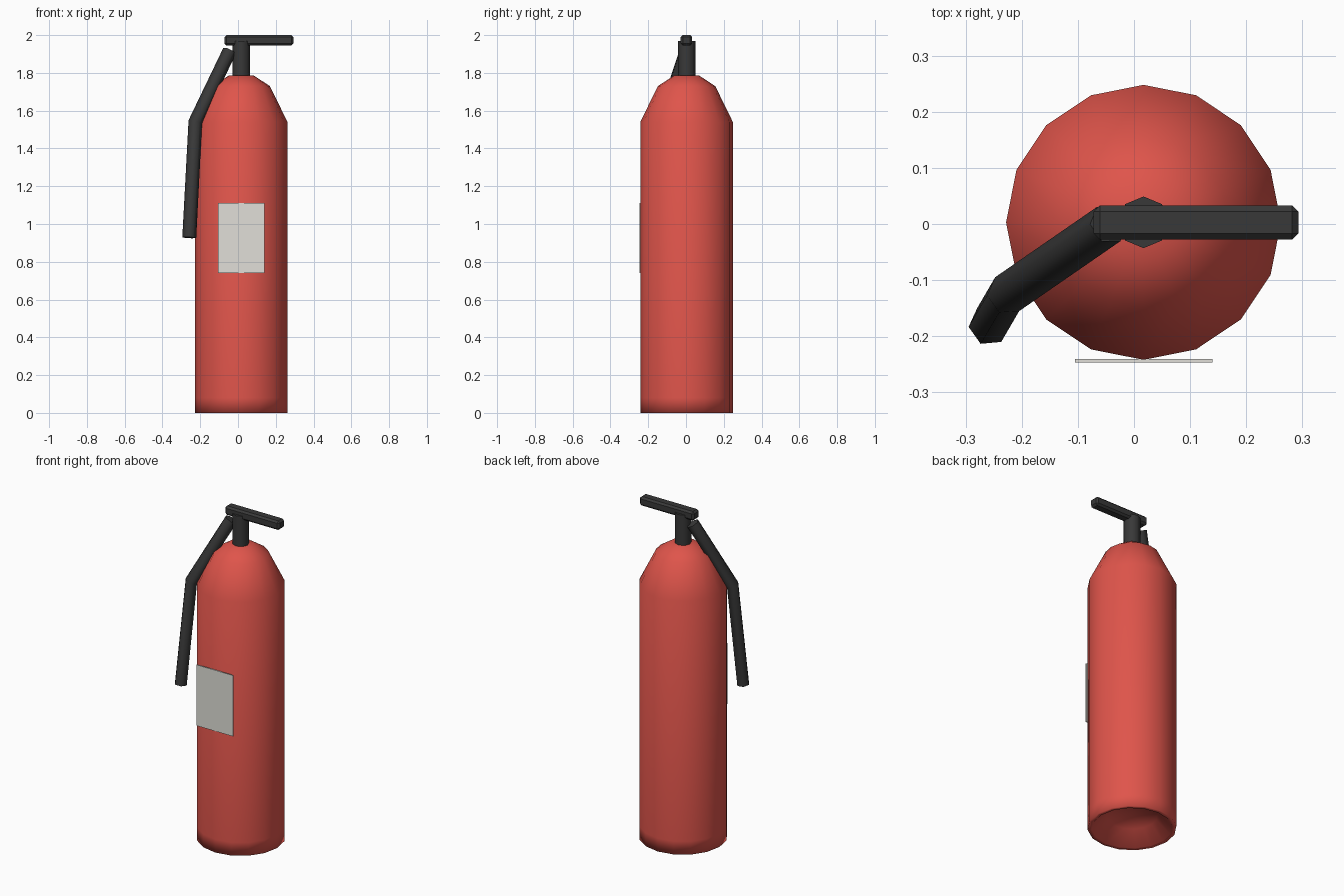
import bpy, bmesh, math
from mathutils import Vector

cube = bpy.data.objects.get("Cube")
if cube:
    bpy.data.objects.remove(cube, do_unlink=True)

AXIS = Vector((0.017, 0.003, 0))  # centre line of the tank


def make_material(name, rgb):
    mat = bpy.data.materials.new(name)
    mat.use_nodes = True
    mat.diffuse_color = (*rgb, 1)
    mat.node_tree.nodes["Principled BSDF"].inputs["Base Color"].default_value = (*rgb, 1)
    return mat


red = make_material("red paint", (0.74, 0.09, 0.07))
black = make_material("black plastic", (0.04, 0.04, 0.04))
pale = make_material("pale grey label", (0.75, 0.74, 0.69))


def finish(obj, name, mat, angle=None):
    """Name, colour and optionally smooth a part."""
    obj.name = name
    obj.data.materials.append(mat)
    bpy.ops.object.select_all(action="DESELECT")
    obj.select_set(True)
    bpy.context.view_layer.objects.active = obj
    if angle:
        bpy.ops.object.shade_smooth_by_angle(angle=math.radians(angle))
    return obj


def lathe(profile, sides):
    """Revolve a radius/height profile about the tank axis; ends are on the axis."""
    bm = bmesh.new()
    verts = [bm.verts.new((r, 0, z)) for r, z in profile]
    edges = [bm.edges.new(pair) for pair in zip(verts, verts[1:])]
    bmesh.ops.spin(bm, geom=verts + edges, cent=(0, 0, 0), axis=(0, 0, 1),
                   angle=math.tau, steps=sides, use_merge=True)
    bmesh.ops.remove_doubles(bm, verts=bm.verts, dist=0.0005)
    bmesh.ops.recalc_face_normals(bm, faces=bm.faces)
    mesh = bpy.data.meshes.new("lathe")
    bm.to_mesh(mesh)
    bm.free()
    obj = bpy.data.objects.new("lathe", mesh)
    obj.location = AXIS
    bpy.context.collection.objects.link(obj)
    return obj


def box(low, high):
    low, high = Vector(low), Vector(high)
    bpy.ops.mesh.primitive_cube_add(size=1, location=(low + high) / 2)
    obj = bpy.context.object
    obj.scale = high - low
    bpy.ops.object.transform_apply(location=False, rotation=False, scale=True)
    return obj


# Tank with a domed shoulder and a hollow base
tank_profile = [(0, 0.1), (0.14, 0.075), (0.222, 0), (0.245, 0), (0.245, 0.08),
                (0.245, 1.54), (0.152, 1.73), (0.068, 1.785), (0, 1.787)]
finish(lathe(tank_profile, 16), "tank", red, 100)

# Valve neck
neck_profile = [(0, 1.77), (0.046, 1.77), (0.046, 1.97), (0, 1.97)]
finish(lathe(neck_profile, 8), "valve_neck", black, 50)

# Squeeze lever with chamfered edges
lever = finish(box((-0.072, -0.028, 1.945), (0.293, 0.033, 2.0)), "lever", black)
bevel = lever.modifiers.new("chamfer", "BEVEL")
bevel.width = 0.011
bevel.segments = 1

# Bent hose with six sides
curve = bpy.data.curves.new("hose", "CURVE")
curve.dimensions = "3D"
curve.bevel_depth = 0.037
curve.bevel_resolution = 1
curve.use_fill_caps = True
path = [(-0.045, 0, 1.915), (-0.226, -0.125, 1.54), (-0.258, -0.18, 0.928)]
spline = curve.splines.new("POLY")
spline.points.add(len(path) - 1)
for point, co in zip(spline.points, path):
    point.co = (*co, 1)
hose = bpy.data.objects.new("hose", curve)
bpy.context.collection.objects.link(hose)
finish(hose, "hose", black)
bpy.ops.object.convert(target="MESH")
bpy.ops.object.shade_smooth_by_angle(angle=math.radians(65))

# Label plate on the front
finish(box((-0.105, -0.247, 0.74), (0.14, -0.241, 1.11)), "label", pale)
